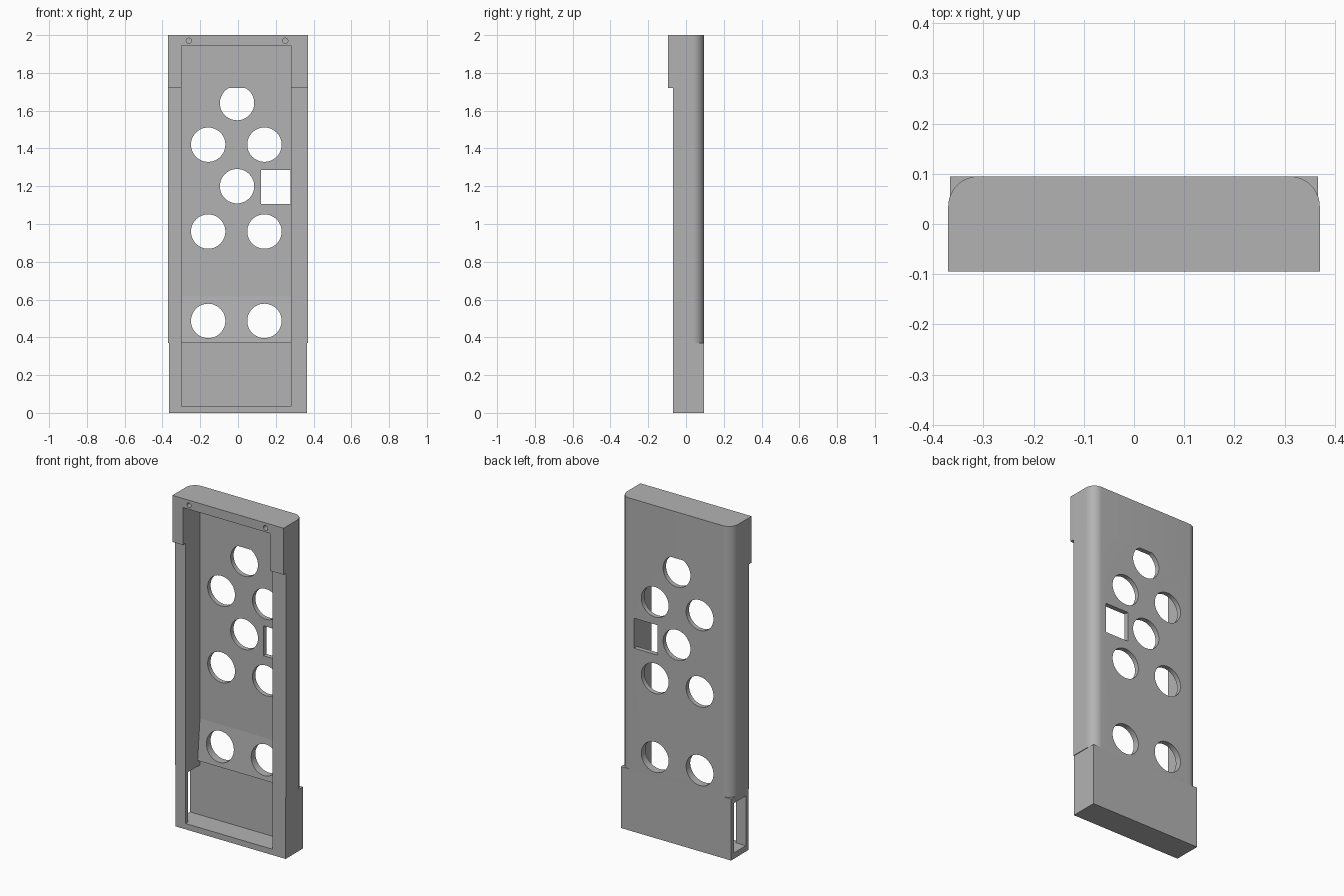
import bpy
import bmesh
from math import radians, cos, sin, pi
from mathutils import Vector

cube = bpy.data.objects.get("Cube")
if cube:
    bpy.data.objects.remove(cube, do_unlink=True)

grey = bpy.data.materials.new("matte grey")
grey.use_nodes = True
grey.diffuse_color = (0.45, 0.45, 0.45, 1)
grey.node_tree.nodes["Principled BSDF"].inputs["Base Color"].default_value = grey.diffuse_color

BACK = 0.095      # outer back face
INNER = 0.067     # inside of the back wall
FRONT = -0.07
STEP = 0.37       # top of the square base


def extrude(name, points, direction):
    """Solid made by sweeping a flat polygon along a direction."""
    bm = bmesh.new()
    face = bm.faces.new([bm.verts.new(p) for p in points])
    swept = bmesh.ops.extrude_face_region(bm, geom=[face])["geom"]
    bmesh.ops.translate(bm, vec=Vector(direction),
                        verts=[g for g in swept if isinstance(g, bmesh.types.BMVert)])
    bmesh.ops.recalc_face_normals(bm, faces=bm.faces)
    mesh = bpy.data.meshes.new(name)
    bm.to_mesh(mesh)
    bm.free()
    mesh.materials.append(grey)
    obj = bpy.data.objects.new(name, mesh)
    bpy.context.collection.objects.link(obj)
    return obj


def box(name, x, y, z):
    corners = [(x[0], y[0], z[0]), (x[1], y[0], z[0]), (x[1], y[1], z[0]), (x[0], y[1], z[0])]
    return extrude(name, corners, (0, 0, z[1] - z[0]))


def rounded_slab(name, front, z0, z1, r=0.06, steps=12):
    """Slab with its two back corners rounded."""
    half = 0.37
    arc = [(half - r + r * cos(a), BACK - r + r * sin(a))
           for a in (i * pi / 2 / steps for i in range(steps + 1))]
    outline = [(half, front)] + arc
    outline += [(-x, y) for x, y in reversed(outline)]
    return extrude(name, [(x, y, z0) for x, y in outline], (0, 0, z1 - z0))


def drill(name, x, z, r, y0, y1, sides=48):
    ring = [(x + r * cos(2 * pi * i / sides), y0, z + r * sin(2 * pi * i / sides))
            for i in range(sides)]
    return extrude(name, ring, (0, y1 - y0, 0))


# Housing sections
top = rounded_slab("top_housing", -0.095, 1.72, 2)
middle = rounded_slab("middle_housing", FRONT, STEP, 1.72)
base = box("base_housing", (-0.366, 0.366), (FRONT, BACK), (0, STEP))

# Sloped thickening inside the back wall, above the base
ramp = extrude("inner_ramp", [(-0.3, INNER + 0.005, 0.615), (-0.3, INNER, 0.615),
                              (-0.3, 0.045, STEP), (-0.3, INNER + 0.005, STEP)], (0.58, 0, 0))

# Cutters
cavity = box("cavity_cutter", (-0.3, 0.28), (-0.2, INNER), (0.035, 1.945))
slot = box("side_slot_cutter", (-0.5, -0.25), (-0.047, INNER), (0.035, 0.335))
window = box("window_cutter", (0.123, 0.278), (0, 0.2), (1.105, 1.285))
holes = [drill("hole_cutter", -0.005, z, 0.091, 0, 0.2) for z in (1.64, 1.2)]
holes += [drill("hole_cutter", x, z, 0.091, 0, 0.2)
          for z in (1.42, 0.96, 0.487) for x in (-0.158, 0.14)]
screws = [drill("screw_cutter", x, 1.97, 0.014, -0.2, -0.02, 20) for x in (-0.26, 0.25)]


def cut(obj, cutters):
    bpy.ops.object.select_all(action="DESELECT")
    bpy.context.view_layer.objects.active = obj
    obj.select_set(True)
    for cutter in cutters:
        mod = obj.modifiers.new("cut", "BOOLEAN")
        mod.operation = "DIFFERENCE"
        mod.solver = "EXACT"
        mod.object = cutter
        bpy.ops.object.modifier_apply(modifier=mod.name)
    bpy.ops.object.shade_smooth_by_angle(angle=radians(30))


cut(top, [cavity] + screws)
cut(middle, [cavity, window] + holes)
cut(base, [cavity, slot])
cut(ramp, holes[-2:])

for cutter in [cavity, slot, window] + holes + screws:
    bpy.data.objects.remove(cutter, do_unlink=True)
